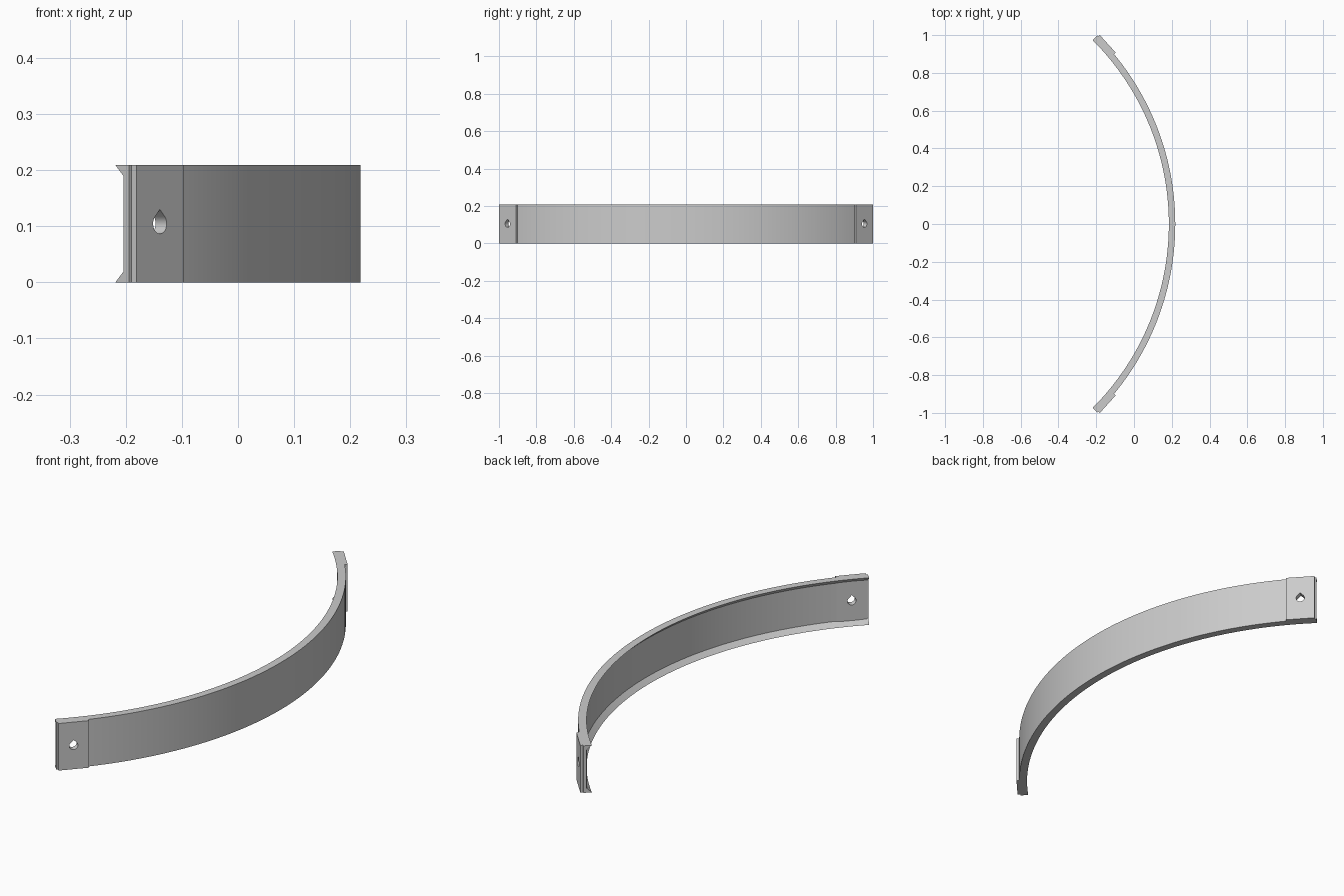
import bpy
import bmesh
from math import sin, cos, pi, radians
from mathutils import Matrix, Vector

if "Cube" in bpy.data.objects:
    bpy.data.objects.remove(bpy.data.objects["Cube"])

HEIGHT = 0.209
CENTRE_X = -1.1915            # centre of the arc
OUTER, WEB, LIP = 1.41, 1.397, 1.376
CHAMFER = 0.02
SEGMENTS = 64
PAD_ANGLE = 42.2
HOLE_R = 0.018

grey = bpy.data.materials.new("plain_grey")
grey.use_nodes = True
grey.diffuse_color = (0.6, 0.6, 0.6, 1)
grey.node_tree.nodes["Principled BSDF"].inputs["Base Color"].default_value = (0.6, 0.6, 0.6, 1)


def loft(name, rings):
    """Solid through a list of matching closed rings."""
    bm = bmesh.new()
    loops = [[bm.verts.new(p) for p in ring] for ring in rings]
    n = len(loops[0])
    for a, b in zip(loops, loops[1:]):
        for i in range(n):
            j = (i + 1) % n
            bm.faces.new((a[i], a[j], b[j], b[i]))
    bm.faces.new(loops[0])
    bm.faces.new(loops[-1])
    bmesh.ops.recalc_face_normals(bm, faces=bm.faces)
    mesh = bpy.data.meshes.new(name)
    bm.to_mesh(mesh)
    bm.free()
    mesh.materials.append(grey)
    obj = bpy.data.objects.new(name, mesh)
    bpy.context.collection.objects.link(obj)
    return obj


def combine(target, tool, operation):
    """Apply a boolean and remove the tool."""
    mod = target.modifiers.new(operation.title(), 'BOOLEAN')
    mod.object, mod.operation, mod.solver = tool, operation, 'EXACT'
    bpy.context.view_layer.objects.active = target
    bpy.ops.object.modifier_apply(modifier=mod.name)
    bpy.data.objects.remove(tool)


def polar(radius, angle, z):
    return Vector((CENTRE_X + radius * cos(angle), radius * sin(angle), z))


# Curved band with a tapered lip along the top and bottom inner edges
profile = [(OUTER, 0), (OUTER, HEIGHT), (LIP, HEIGHT),
           (WEB, HEIGHT - CHAMFER), (WEB, CHAMFER), (LIP, 0)]
angles = [pi / 2 * (i / SEGMENTS - 0.5) for i in range(SEGMENTS + 1)]
band = loft("curved_band", [[polar(r, a, z) for r, z in profile] for a in angles])

for side in (-1, 1):
    turn = Matrix.Translation((CENTRE_X, 0, 0)) @ Matrix.Rotation(radians(side * PAD_ANGLE), 4, 'Z')

    # Flat mounting pad at the end of the band
    rect = [(1.394, -0.0625), (1.4205, -0.0625), (1.4205, 0.0625), (1.394, 0.0625)]
    pad = loft("mounting_pad", [[turn @ Vector((x, y, z)) for x, y in rect] for z in (0, HEIGHT)])
    combine(band, pad, 'UNION')

    # Teardrop screw hole through the pad
    arc = [radians(135 + 270 * i / 24) for i in range(25)]
    drop = [(HOLE_R * cos(a), HOLE_R * sin(a)) for a in arc] + [(0, HOLE_R * 2 ** 0.5)]
    cutter = loft("hole_cutter", [[turn @ Vector((x, y, HEIGHT / 2 + z)) for y, z in drop]
                                  for x in (1.3, 1.5)])
    cutter.hide_render = True
    combine(band, cutter, 'DIFFERENCE')

bpy.ops.object.select_all(action='DESELECT')
band.select_set(True)
bpy.context.view_layer.objects.active = band
bpy.ops.object.shade_smooth_by_angle(angle=radians(20))
